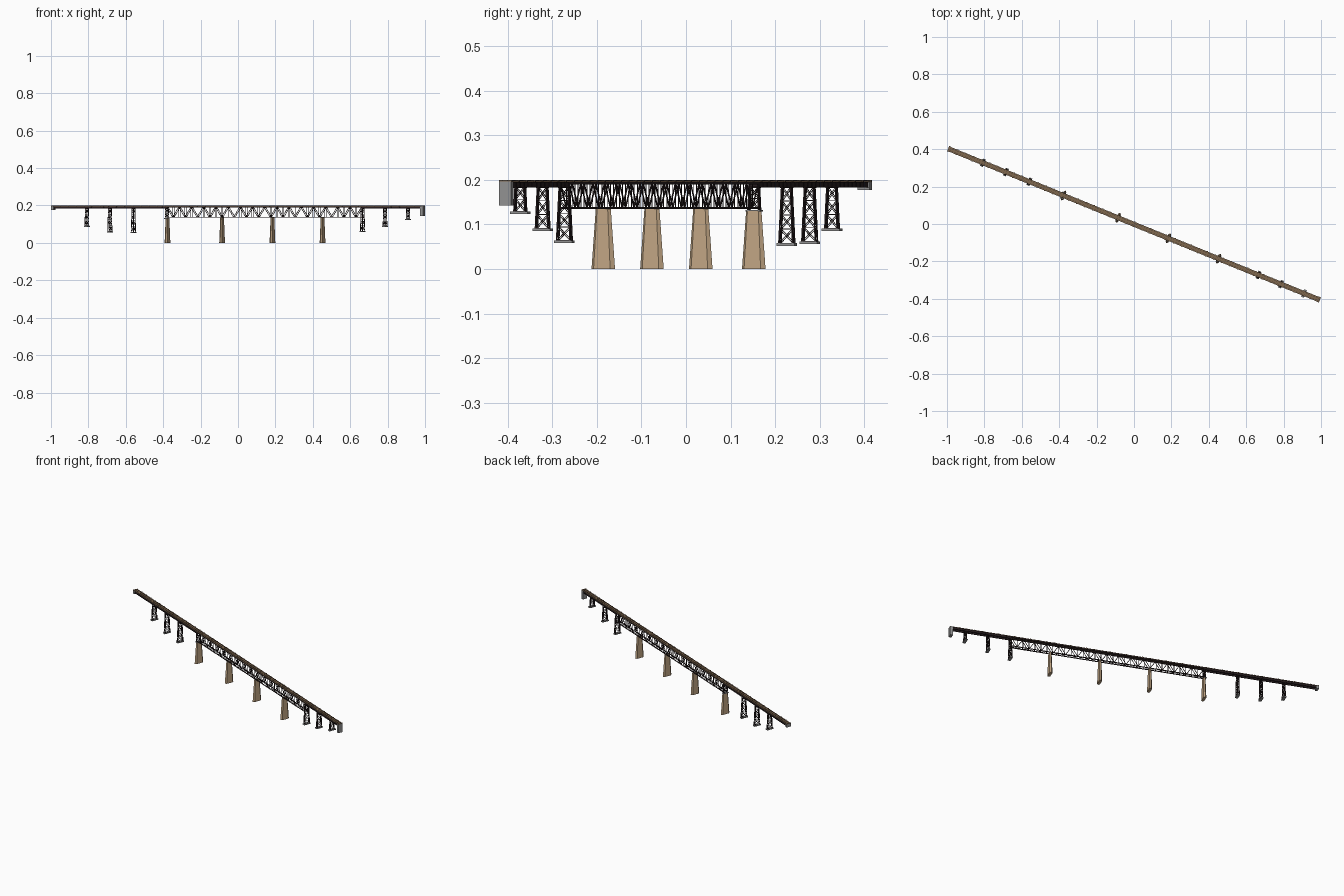
import bpy, bmesh, math
from mathutils import Vector, Matrix

if "Cube" in bpy.data.objects:
    bpy.data.objects.remove(bpy.data.objects["Cube"])

# Bridge is built along local x, then every part is turned onto the diagonal
ANG = math.atan(-0.4072)
C = math.cos(ANG)
PLACE = Matrix.Translation((0, -0.0015, 0)) @ Matrix.Rotation(ANG, 4, 'Z')


def material(name, rgb):
    m = bpy.data.materials.new(name)
    m.diffuse_color = (*rgb, 1)
    m.use_nodes = True
    m.node_tree.nodes["Principled BSDF"].inputs["Base Color"].default_value = m.diffuse_color
    return m


STEEL = material("dark_steel", (0.020, 0.012, 0.013))
TIMBER = material("brown_timber", (0.21, 0.135, 0.075))
STONE = material("tan_stone", (0.53, 0.375, 0.23))
CONCRETE = material("grey_concrete", (0.29, 0.29, 0.29))


def finish(name, bm, mat):
    bmesh.ops.recalc_face_normals(bm, faces=bm.faces)
    me = bpy.data.meshes.new(name)
    bm.to_mesh(me)
    bm.free()
    me.materials.append(mat)
    ob = bpy.data.objects.new(name, me)
    ob.matrix_world = PLACE
    bpy.context.collection.objects.link(ob)


def box(bm, x0, x1, y0, y1, z0, z1):
    size = Matrix.Diagonal((x1 - x0, y1 - y0, z1 - z0, 1))
    mid = Matrix.Translation(((x0 + x1) / 2, (y0 + y1) / 2, (z0 + z1) / 2))
    bmesh.ops.create_cube(bm, size=1, matrix=mid @ size)


def beam(bm, p, q, w):
    p, q = Vector(p), Vector(q)
    d = (q - p).normalized()
    ref = Vector((0, 1, 0)) if abs(d.y) < 0.8 else Vector((1, 0, 0))
    u = d.cross(ref).normalized()
    v = d.cross(u)
    m = Matrix((u, v, d)).transposed().to_4x4()
    m.translation = (p + q) / 2
    bmesh.ops.create_cube(bm, size=1, matrix=m @ Matrix.Diagonal((w, w, (q - p).length, 1)))


END = 1.073
GE = END - 0.012                   # girders stop inside the abutments
T0, T1 = -0.378 / C, 0.664 / C     # truss ends
HW = 0.0105                        # half spacing of the girders

# Timber deck with longer ties at regular points
bm = bmesh.new()
box(bm, -END, END, -0.0132, 0.0132, 0.1955, 0.1985)
n = 47
for i in range(n):
    x = -END + 0.004 + i * (2 * END - 0.008) / (n - 1)
    box(bm, x - 0.003, x + 0.003, -0.0152, 0.0152, 0.1952, 0.1992)
finish("timber_deck", bm, TIMBER)

# Rails
bm = bmesh.new()
for y in (-0.006, 0.006):
    box(bm, -END, END, y - 0.0004, y + 0.0004, 0.198, 0.2)
finish("rails", bm, STEEL)

# Plate girders of the approach spans, with flanges, stiffeners and cross frames
bm = bmesh.new()
for a, b in ((-GE, T0), (T1, GE)):
    for y in (-HW, HW):
        box(bm, a, b, y - 0.0008, y + 0.0008, 0.183, 0.1955)
        for z in (0.183, 0.1945):
            box(bm, a, b, y - 0.0022, y + 0.0022, z, z + 0.001)
    k = round((b - a) / 0.024)
    for i in range(k + 1):
        x = a + 0.001 + i * (b - a - 0.002) / k
        for y in (-HW, HW):
            box(bm, x - 0.0006, x + 0.0006, y - 0.002, y + 0.002, 0.183, 0.1955)
        box(bm, x - 0.0008, x + 0.0008, -HW, HW, 0.185, 0.192)
finish("approach_girders", bm, STEEL)

# Deck truss: chords, verticals, alternating diagonals and lateral bracing
bm = bmesh.new()
panels = 32
step = (T1 - T0) / panels
ZB, ZT = 0.137, 0.1925
for y in (-HW, HW):
    box(bm, T0, T1, y - 0.002, y + 0.002, ZB - 0.002, ZB + 0.002)
    box(bm, T0, T1, y - 0.002, y + 0.002, ZT - 0.003, ZT + 0.003)
    for i in range(panels + 1):
        x = T0 + i * step
        beam(bm, (x, y, ZB), (x, y, ZT), 0.0016)
        if i < panels:
            lo, hi = (ZB, ZT) if i % 2 else (ZT, ZB)
            beam(bm, (x, y, lo), (x + step, y, hi), 0.0026)
for i in range(panels + 1):
    x = T0 + i * step
    for z in (ZB, ZT):
        beam(bm, (x, -HW, z), (x, HW, z), 0.002)
    if i < panels:
        for s in (-1, 1):
            beam(bm, (x, -s * HW, ZB), (x + step, s * HW, ZB), 0.0012)
finish("deck_truss", bm, STEEL)


# Stone piers with pointed cutwater ends
def pier(name, x, top):
    bm = bmesh.new()
    rings = []
    for z in (0, top):
        k = 1 - 0.36 * z / 0.135
        a, b, t = 0.0085 * k, 0.020 * k, 0.0285 * k
        pts = ((a, -b), (a, b), (0, t), (-a, b), (-a, -b), (0, -t))
        rings.append([bm.verts.new((x + px, py, z)) for px, py in pts])
    for i in range(6):
        j = (i + 1) % 6
        bm.faces.new((rings[0][i], rings[0][j], rings[1][j], rings[1][i]))
    for r in rings:
        bm.faces.new(r)
    finish(name, bm, STONE)


for i, px in enumerate((-0.377, -0.085, 0.184, 0.452)):
    pier(f"stone_pier_{i + 1}", px / C, 0.13 if i == 0 else 0.135)


# Braced steel towers on concrete footings
def tower(i, x, z0, foot=0.0215, thick=0.006):
    bm = bmesh.new()
    box(bm, x - 0.0085, x + 0.0085, -foot, foot, z0, z0 + thick)
    finish(f"tower_footing_{i}", bm, CONCRETE)
    bm = bmesh.new()
    lo, hi = z0 + thick, 0.184

    def corner(sx, sy, z):
        f = (hi - z) / 0.13
        return (x + sx * (0.0045 + 0.0015 * f), sy * (0.0105 + 0.0062 * f), z)

    tiers = max(2, round((hi - lo) / 0.03))
    ring = [(-1, -1), (1, -1), (1, 1), (-1, 1)]
    for k, (sx, sy) in enumerate(ring):
        tx, ty = ring[(k + 1) % 4]
        beam(bm, corner(sx, sy, lo), corner(sx, sy, hi), 0.003)
        for t in range(tiers + 1):
            z = lo + (hi - lo) * t / tiers
            beam(bm, corner(sx, sy, z), corner(tx, ty, z), 0.0018)
            if t < tiers:
                z2 = lo + (hi - lo) * (t + 1) / tiers
                beam(bm, corner(sx, sy, z), corner(tx, ty, z2), 0.0014)
                beam(bm, corner(tx, ty, z), corner(sx, sy, z2), 0.0014)
    box(bm, x - 0.006, x + 0.006, -0.0135, 0.0135, hi - 0.002, hi)
    finish(f"steel_tower_{i}", bm, STEEL)


for i, (tx, z0) in enumerate(((-0.808, 0.085), (-0.685, 0.056), (-0.559, 0.052),
                              (0.666, 0.058), (0.786, 0.085), (0.909, 0.123))):
    tower(i + 1, tx / C, z0)
tower(7, T0 - 0.002, 0.129, 0.0175, 0.003)

# End abutments
for name, x0, x1, z0 in (("left_abutment", -END, -END + 0.014, 0.177),
                         ("right_abutment", END - 0.016, END, 0.143)):
    bm = bmesh.new()
    box(bm, x0, x1, -0.0148, 0.0148, z0, 0.1965)
    finish(name, bm, CONCRETE)
